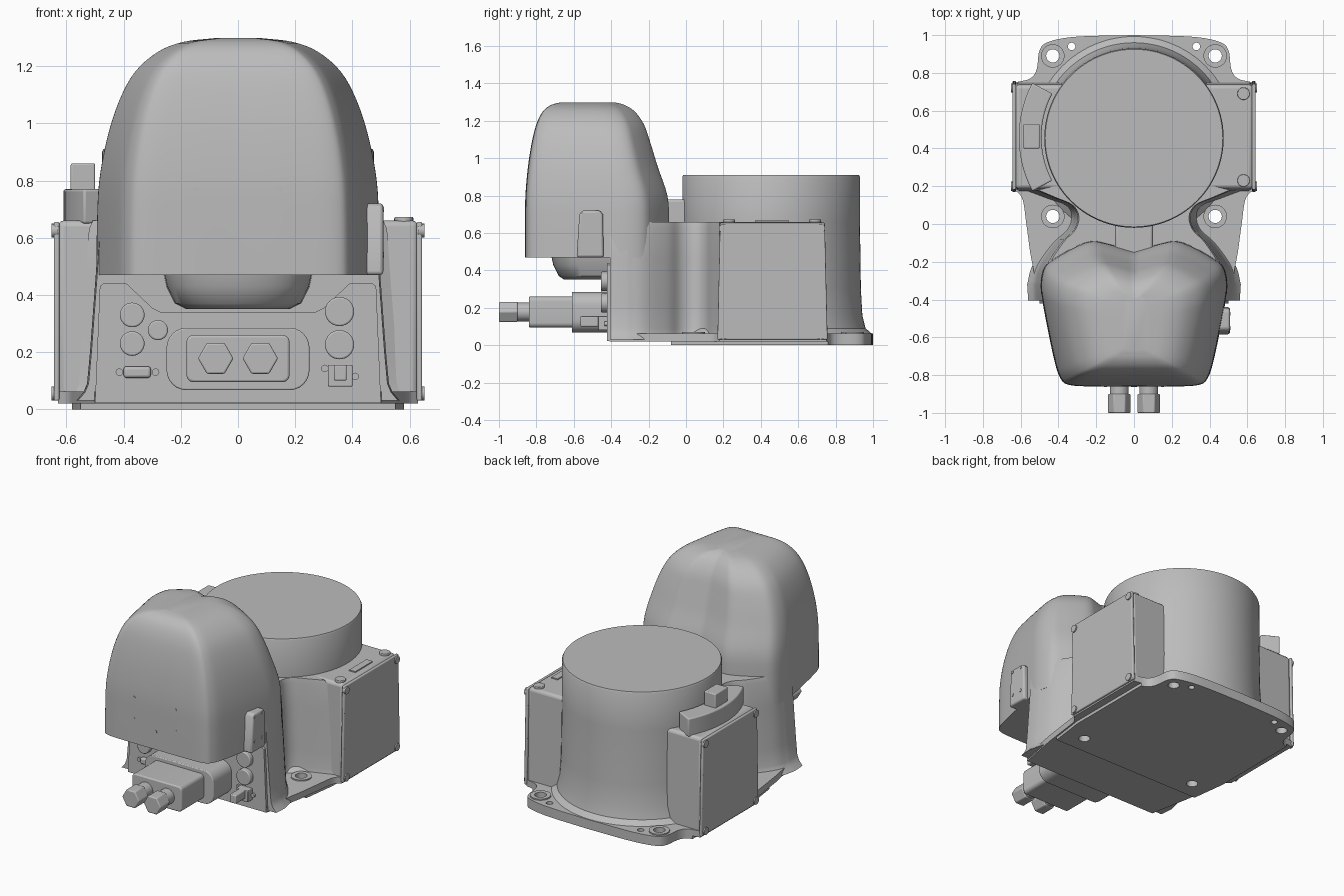
import bpy, bmesh, math
from mathutils import Vector, Matrix

if "Cube" in bpy.data.objects:
    bpy.data.objects.remove(bpy.data.objects["Cube"], do_unlink=True)

GREY = (0.5, 0.5, 0.5, 1)
mat = bpy.data.materials.new("cast grey")
mat.use_nodes = True
mat.diffuse_color = GREY
mat.node_tree.nodes["Principled BSDF"].inputs["Base Color"].default_value = GREY


def add(name, mesh, bevel=0, angle=35):
    ob = bpy.data.objects.new(name, mesh)
    bpy.context.collection.objects.link(ob)
    mesh.materials.clear()
    mesh.materials.append(mat)
    bpy.ops.object.select_all(action='DESELECT')
    ob.select_set(True)
    bpy.context.view_layer.objects.active = ob
    bpy.ops.object.shade_smooth_by_angle(angle=math.radians(angle))
    if bevel:
        m = ob.modifiers.new("rounding", 'BEVEL')
        m.width, m.segments, m.limit_method = bevel, 3, 'ANGLE'
        m.angle_limit = math.radians(40)
    return ob


def from_bm(name, bm, bevel=0):
    bmesh.ops.recalc_face_normals(bm, faces=bm.faces)
    me = bpy.data.meshes.new(name)
    bm.to_mesh(me)
    bm.free()
    return add(name, me, bevel)


def loft(name, rings, bevel=0):
    bm = bmesh.new()
    loops = [[bm.verts.new(p) for p in r] for r in rings]
    n = len(loops[0])
    for a, b in zip(loops, loops[1:]):
        for i in range(n):
            j = (i + 1) % n
            bm.faces.new((a[i], a[j], b[j], b[i]))
    bm.faces.new(loops[0][::-1])
    bm.faces.new(loops[-1])
    return from_bm(name, bm, bevel)


PLACE = {'x': lambda a, b, c: (c, a, b), 'y': lambda a, b, c: (a, c, b), 'z': lambda a, b, c: (a, b, c)}


def prism(name, pts, lo, hi, axis='z', bevel=0):
    return loft(name, [[PLACE[axis](a, b, c) for a, b in pts] for c in (lo, hi)], bevel)


def box(name, x, y, z, bevel=0):
    return prism(name, [(x[0], y[0]), (x[1], y[0]), (x[1], y[1]), (x[0], y[1])], z[0], z[1], 'z', bevel)


def disc(name, a, b, r, lo, hi, axis='y', sides=32, bevel=0):
    t = [2 * math.pi * i / sides for i in range(sides)]
    return prism(name, [(a + r * math.cos(k), b + r * math.sin(k)) for k in t], lo, hi, axis, bevel)


def smooth(pts, n=5):
    # Catmull-Rom through any-dimensional points
    pts = [Vector(p) for p in pts]
    pts = [2 * pts[0] - pts[1]] + pts + [2 * pts[-1] - pts[-2]]
    out = []
    for a, b, c, d in zip(pts, pts[1:], pts[2:], pts[3:]):
        for i in range(n):
            t = i / n
            out.append(0.5 * (2 * b + (c - a) * t + (2 * a - 5 * b + 4 * c - d) * t * t
                              + (3 * b - a - 3 * c + d) * t ** 3))
    return out + [pts[-2]]


def mirrored(half):
    # half outline starts and ends on x = 0
    return [tuple(p) for p in half] + [(-p[0], p[1]) for p in reversed(half[1:-1])]


def plate(name, outline, holes, z0, z1):
    cu = bpy.data.curves.new(name, 'CURVE')
    cu.dimensions, cu.fill_mode, cu.extrude = '2D', 'BOTH', (z1 - z0) / 2
    circles = [[(x + r * math.cos(k * math.pi / 14), y + r * math.sin(k * math.pi / 14))
                for k in range(28)] for x, y, r in holes]
    for loop in [outline] + circles:
        s = cu.splines.new('POLY')
        s.points.add(len(loop) - 1)
        for p, q in zip(s.points, loop):
            p.co = (q[0], q[1], 0, 1)
        s.use_cyclic_u = True
    tmp = bpy.data.objects.new("outline_helper", cu)
    bpy.context.collection.objects.link(tmp)
    dg = bpy.context.evaluated_depsgraph_get()
    me = bpy.data.meshes.new_from_object(tmp.evaluated_get(dg))
    bpy.data.objects.remove(tmp)
    me.transform(Matrix.Translation((0, 0, (z0 + z1) / 2)))
    return add(name, me)


# Base flange with bolt holes, and the thinner foot below it
back = [(0, 1), (0.3, 0.992), (0.45, 0.965), (0.5, 0.92), (0.515, 0.82), (0.55, 0.77), (0.63, 0.75)]
side = [(0.63, 0.18), (0.59, 0.13), (0.57, 0), (0.55, -0.15)]
holes = [(s * x, y, r) for s in (1, -1) for x, y, r in ((0.43, 0.04, 0.035), (0.43, 0.89, 0.035), (0.33, 0.94, 0.02))]
plate("base_flange", mirrored(smooth(back) + smooth(side) + [Vector((0.5, -0.41)), Vector((0, -0.41))]), holes, 0.02, 0.062)
plate("base_foot", mirrored(smooth(back)[:-3] + [Vector(p) for p in ((0.58, 0.72), (0.58, 0.15), (0.55, -0.08), (0, -0.08))]),
      holes, 0, 0.02)
for s in (1, -1):
    for y in (0.04, 0.89):
        ring = [(s * 0.43 + 0.062 * math.cos(k * math.pi / 16), y + 0.062 * math.sin(k * math.pi / 16)) for k in range(32)]
        plate("bolt_boss", ring, [(s * 0.43, y, 0.035)], 0.06, 0.07)

# Round rear housing with a flared foot
profile = [(0.54, 0.06), (0.505, 0.09), (0.488, 0.16), (0.48, 0.3), (0.475, 0.66), (0.475, 0.9), (0.47, 0.91)]
loft("round_housing", [[(r * math.cos(k * math.pi / 48), 0.455 + r * math.sin(k * math.pi / 48), z)
                        for k in range(96)] for r, z in profile])

# Column that joins the hood to the housing, scooped around the front bolts
scoop = smooth([(0.505, -0.32), (0.48, -0.22), (0.4, -0.1), (0.33, -0.03), (0.31, 0.04), (0.345, 0.1),
                (0.44, 0.14), (0.54, 0.18)])
column = mirrored([Vector((0, -0.405)), Vector((0.5, -0.405))] + scoop + [Vector((0, 0.3))])
loft("column", [[(x * k, y, z) for x, y in column]
                for z, k in ((0.03, 1.12), (0.06, 1.07), (0.09, 1.045), (0.2, 1.025), (0.47, 0.985), (0.63, 0.965), (0.66, 0.94))])
box("neck_block", (-0.1, 0.1), (-0.2, 0.02), (0.6, 0.78), 0.015)

# Side boxes with bolted covers
cover = [(0.168, 0.03), (0.757, 0.03), (0.742, 0.655), (0.182, 0.655)]
for s in (1, -1):
    prism("side_box", [(0.175, 0.025), (0.75, 0.025), (0.737, 0.66), (0.187, 0.66)], s * 0.2, s * 0.63, 'x', 0.02)
    prism("side_cover", cover, s * 0.625, s * 0.644, 'x', 0.006)
    for y in (0.2, 0.72):
        for z in (0.055, 0.625):
            disc("cover_bolt", y, z, 0.024, s * 0.63, s * 0.652, 'x', 16)
for y in (0.23, 0.69):
    disc("top_screw", 0.58, y, 0.033, 0.65, 0.673, 'z', 20, 0.004)
box("top_label_plate", (0.545, 0.59), (0.37, 0.55), (0.655, 0.667))

# Curved cable tray on one side box
arc = [math.radians(180 + a) for a in range(-28, 29, 4)]
prism("cable_tray", [(r * math.cos(t), 0.46 + r * math.sin(t)) for r, ts in ((0.61, arc), (0.49, arc[::-1])) for t in ts],
      0.65, 0.77, 'z', 0.008)
box("tray_plug", (-0.585, -0.5), (0.4, 0.53), (0.7, 0.86), 0.006)

# Hood: one plan outline scaled through a height profile
plan = mirrored(smooth([(0, 0), (0.4, 0), (0.69, 0.01), (0.79, 0.06), (0.86, 0.2), (0.97, 0.55), (1, 0.7), (0.96, 0.82),
                        (0.83, 0.89), (0.6, 0.97), (0.45, 1), (0.3, 0.985), (0, 0.93)]))
levels = smooth([(0.47, 0.495, -0.86, -0.09), (0.65, 0.493, -0.86, -0.09), (0.8, 0.485, -0.858, -0.1),
                 (0.95, 0.457, -0.845, -0.15), (1.08, 0.415, -0.825, -0.19), (1.18, 0.36, -0.8, -0.225),
                 (1.25, 0.28, -0.765, -0.275), (1.285, 0.19, -0.72, -0.33), (1.298, 0.08, -0.67, -0.38)], 4)
loft("hood", [[(u * w, f + v * (b - f), z) for u, v in plan] for z, w, f, b in levels])
prism("hood_side_plate", [(-0.585, 0.47), (-0.57, 0.7), (-0.555, 0.72), (-0.46, 0.72), (-0.445, 0.7), (-0.44, 0.47)],
      0.4, 0.508, 'x', 0.012)
for y in (-0.55, -0.475):
    for z in (0.54, 0.7):
        disc("side_plate_screw", y, z, 0.01, 0.5, 0.511, 'x', 12)
for x, z, r in ((-0.15, 0.63, 0.008), (0.15, 0.63, 0.008), (-0.15, 0.77, 0.008), (0.15, 0.77, 0.008), (0, 0.585, 0.015)):
    disc("hood_screw", x, z, r, -0.862, -0.85, 'y', 16)

# Rounded chin under the hood
loft("chin", [[(w * math.sin(t), -0.41 - d * max(0, math.cos(t)) ** 0.5, z)
               for t in [math.radians(a) for a in range(-90, 91, 9)]]
              for w, d, z in ((0.18, 0.24, 0.35), (0.22, 0.27, 0.37), (0.25, 0.3, 0.43), (0.26, 0.31, 0.475))])

# Front connector panel
prism("front_panel", mirrored([Vector(p) for p in ((0, 0.022), (0.5, 0.022), (0.483, 0.43), (0.47, 0.44), (0.39, 0.44),
                                                   (0.3, 0.355), (0.27, 0.34), (0, 0.34))]), -0.422, -0.4, 'y')


def rounded(w, z0, z1, r):
    corners = ((w - r, z1 - r, 0), (r - w, z1 - r, 90), (r - w, z0 + r, 180), (w - r, z0 + r, 270))
    return [(x + r * math.cos(math.radians(q + k)), z + r * math.sin(math.radians(q + k)))
            for x, z, q in corners for k in range(0, 91, 15)]


# Large power plug with two cable glands
prism("plug_base", rounded(0.25, 0.067, 0.285, 0.07), -0.61, -0.41, 'y', 0.005)
prism("plug_body", rounded(0.18, 0.095, 0.26, 0.025), -0.84, -0.6, 'y', 0.008)
for x in (-0.078, 0.078):
    disc("gland_neck", x, 0.178, 0.05, -0.91, -0.83)
    disc("gland_nut", x, 0.178, 0.062, -1, -0.9, 'y', 6, 0.006)

# Small round sockets and ports
for x, z, r in ((-0.37, 0.33, 0.043), (-0.37, 0.23, 0.043), (-0.28, 0.277, 0.035), (0.355, 0.342, 0.051), (0.355, 0.226, 0.051)):
    disc("round_socket", x, z, r, -0.455, -0.41, 'y', 32, 0.006)
box("data_port", (-0.4, -0.305), (-0.445, -0.41), (0.11, 0.15), 0.01)
box("network_port", (0.315, 0.4), (-0.47, -0.41), (0.08, 0.155), 0.004)
box("network_plug", (0.335, 0.38), (-0.565, -0.46), (0.1, 0.155), 0.006)
for x, z in ((-0.415, 0.13), (-0.288, 0.13), (0.303, 0.143), (0.41, 0.115)):
    disc("port_screw", x, z, 0.013, -0.435, -0.41, 'y', 12)
